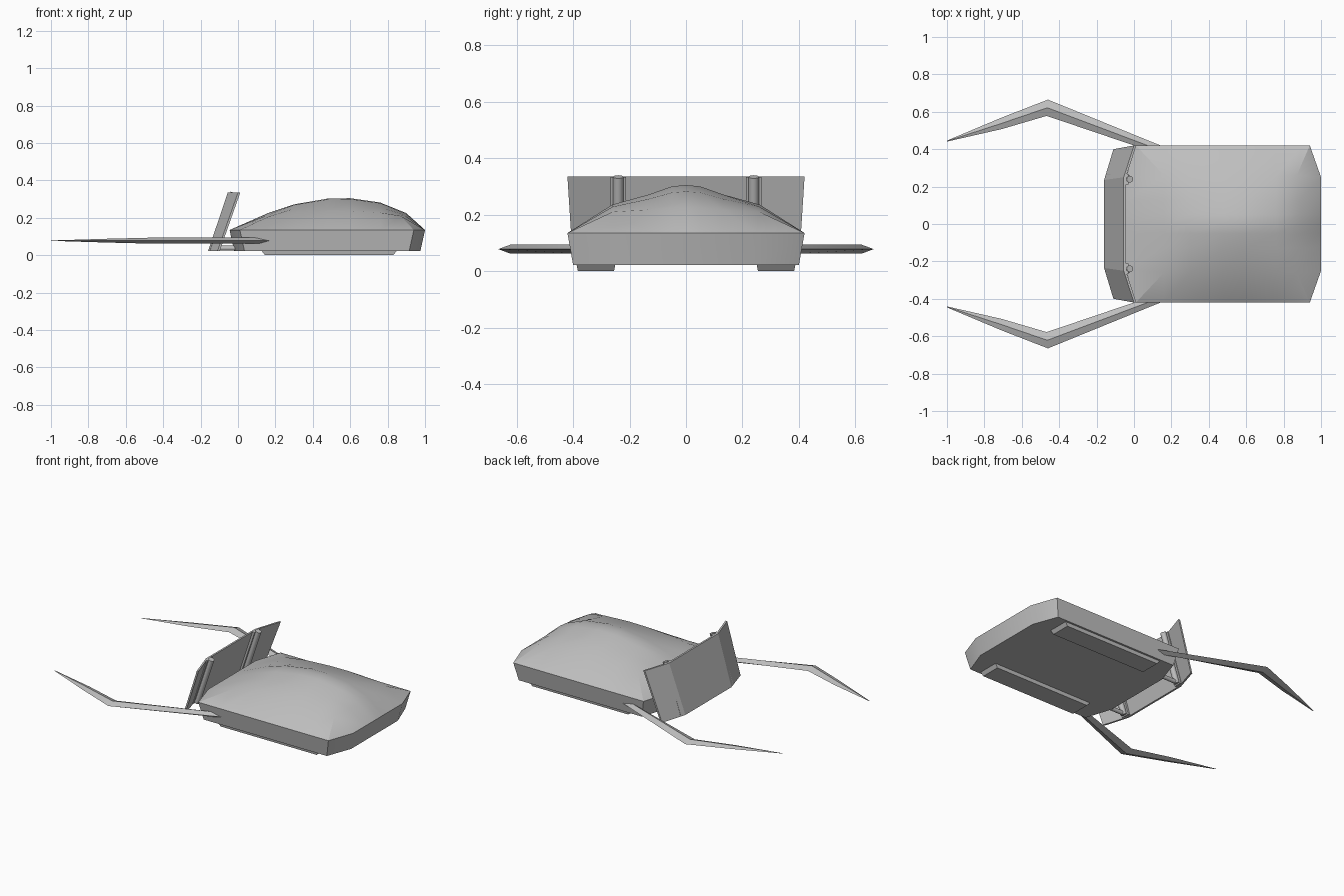
import bpy, bmesh, math
from mathutils import Vector

if "Cube" in bpy.data.objects:
    bpy.data.objects.remove(bpy.data.objects["Cube"])

grey = bpy.data.materials.new("light_grey")
grey.diffuse_color = (0.52, 0.52, 0.52, 1)
grey.use_nodes = True
grey.node_tree.nodes["Principled BSDF"].inputs["Base Color"].default_value = grey.diffuse_color


def make(name, verts, faces, angle=25):
    """Mesh object with consistent normals and angle-limited smoothing."""
    bm = bmesh.new()
    vs = [bm.verts.new(v) for v in verts]
    for f in faces:
        bm.faces.new([vs[i] for i in f])
    bmesh.ops.remove_doubles(bm, verts=bm.verts, dist=1e-5)
    bmesh.ops.recalc_face_normals(bm, faces=bm.faces)
    me = bpy.data.meshes.new(name)
    bm.to_mesh(me)
    bm.free()
    me.materials.append(grey)
    ob = bpy.data.objects.new(name, me)
    bpy.context.collection.objects.link(ob)
    bpy.ops.object.select_all(action='DESELECT')
    ob.select_set(True)
    bpy.context.view_layer.objects.active = ob
    bpy.ops.object.shade_smooth_by_angle(angle=math.radians(angle))
    return ob


def loft(name, rings, angle=25, side=1):
    """Skin equal-length closed rings and cap both ends; side=-1 mirrors y."""
    n = len(rings[0])
    verts = [(x, side * y, z) for r in rings for x, y, z in r]
    faces = [(k * n + i, k * n + (i + 1) % n, (k + 1) * n + (i + 1) % n, (k + 1) * n + i)
             for k in range(len(rings) - 1) for i in range(n)]
    faces += [tuple(range(n)), tuple(range((len(rings) - 1) * n, len(rings) * n))]
    return make(name, verts, faces, angle)


# Body tub: eight-sided outline, tapering to the base
RIM, BASE = 0.135, 0.022
half = [(-0.045, 0.24), (0.01, 0.42), (0.94, 0.42), (1.0, 0.25)]
outline = half + [(x, -y) for x, y in reversed(half)]


def inset(x, y):
    return (x + 0.025 if x < 0.5 else x - 0.025, y * 0.952, BASE)


loft("body_tub", [[(x, y, RIM) for x, y in outline], [inset(x, y) for x, y in outline]], 20)

# Domed shell: grid of stations along x and columns across y
columns = [-1, -0.62, -0.31, -0.12, 0, 0.12, 0.31, 0.62, 1]
blend = {0.62: 0.0, 0.31: 0.52, 0.12: 0.93, 0: 1.0}
stations = [(0.16, 0.225, 0.205), (0.30, 0.272, 0.225), (0.48, 0.303, 0.235),
            (0.60, 0.305, 0.236), (0.76, 0.282, 0.228), (0.90, 0.225, 0.210)]


def end_row(x_mid, x_corner, y_in):
    return [(x_corner if abs(c) == 1 else x_mid,
             0.42 * c if abs(c) == 1 else c / 0.62 * y_in, RIM) for c in columns]


rows = [end_row(-0.045, 0.01, 0.24)]
for x, zc, zs in stations:
    row = []
    for c in columns:
        a = abs(c)
        if a == 1:
            row.append((x, 0.42 * c, RIM))
        else:
            back = 0.03 * a / 0.62 if x == 0.90 else 0
            row.append((x - back, c * 0.42, zs + (zc - zs) * blend[a]))
    rows.append(row)
rows.append(end_row(1.0, 0.94, 0.25))
nc, nr = len(columns), len(rows)
faces = []
for r in range(nr - 1):
    for c in range(nc - 1):
        a, b, d, e = r * nc + c, r * nc + c + 1, (r + 1) * nc + c + 1, (r + 1) * nc + c
        corner = r in (0, nr - 2) and c in (0, nc - 2)
        if corner and (r == 0) == (c == 0):      # fold from the rim corner inwards
            faces += [(a, b, d), (a, d, e)]
        elif corner:
            faces += [(a, b, e), (b, d, e)]
        else:
            faces.append((a, b, d, e))
make("domed_shell", [v for row in rows for v in row], faces, 22)

# Bent shield plate, leaning towards the body
T = 0.012
low = [(-0.11, -0.40), (-0.16, -0.235), (-0.16, 0.235), (-0.11, 0.40)]
top = [(0.0, -0.42), (-0.055, -0.25), (-0.055, 0.25), (0.0, 0.42)]


def band(points, z):
    return [(x, y, z) for x, y in points] + [(x + T, y, z) for x, y in reversed(points)]


def cylinder(name, p, q, radius, n=16):
    p, q = Vector(p), Vector(q)
    u = (q - p).cross(Vector((0, 1, 0))).normalized()
    v = Vector((0, 1, 0))
    rings = [[tuple(c + radius * (math.cos(t) * u + math.sin(t) * v))
              for t in (2 * math.pi * i / n for i in range(n))] for c in (p, q)]
    return loft(name, rings, 35)


plate = [band(low, BASE), band(top, 0.335)]
n = 8
verts = plate[0] + plate[1]
faces = [(i, (i + 1) % n, n + (i + 1) % n, n + i) for i in range(n)]
for k in (0, n):                                 # caps split into convex pieces
    faces += [(k + i, k + i + 1, k + 6 - i, k + 7 - i) for i in range(3)]
make("shield_plate", verts, faces, 12)

for side, tag in ((1, "left"), (-1, "right")):
    # Rail and rod on the inner face of the shield, plus the link to the body
    y = 0.24 * side

    def slab(z, x):
        return [(x, y - 0.028, z), (x + 0.016, y - 0.028, z),
                (x + 0.016, y + 0.028, z), (x, y + 0.028, z)]

    loft("shield_rail_" + tag, [slab(0.026, -0.150), slab(0.334, -0.046)])
    cylinder("shield_rod_" + tag, (-0.124, y, 0.03), (-0.022, y, 0.334), 0.018)
    cylinder("shield_link_" + tag, (-0.12, y, 0.038), (0.04, y, 0.038), 0.013)

    # Base skid with bevelled sides
    def pad(x0, x1, y0, y1, z):
        return [(x0, y0, z), (x1, y0, z), (x1, y1, z), (x0, y1, z)]

    loft("base_skid_" + tag, [pad(0.125, 0.85, 0.25, 0.388, 0.025),
                              pad(0.145, 0.83, 0.255, 0.383, 0.0)], 20, side)

    # Pincer arm: diamond section through outer edge, ridge and inner edge
    Z = 0.078
    path = [((0.22, 0.388), (0.10, 0.386), 0.016), ((-0.46, 0.665), (-0.467, 0.578), 0.016),
            ((-0.705, 0.57), (-0.705, 0.508), 0.010), ((-1.0, 0.446), (-0.998, 0.441), 0.001)]
    rings = []
    for (ox, oy), (ix, iy), h in path:
        mx, my = (ox + ix) / 2, (oy + iy) / 2
        rings.append([(ox, oy, Z), (mx, my, Z + h), (ix, iy, Z), (mx, my, Z - h)])
    loft("pincer_arm_" + tag, rings, 32, side)
